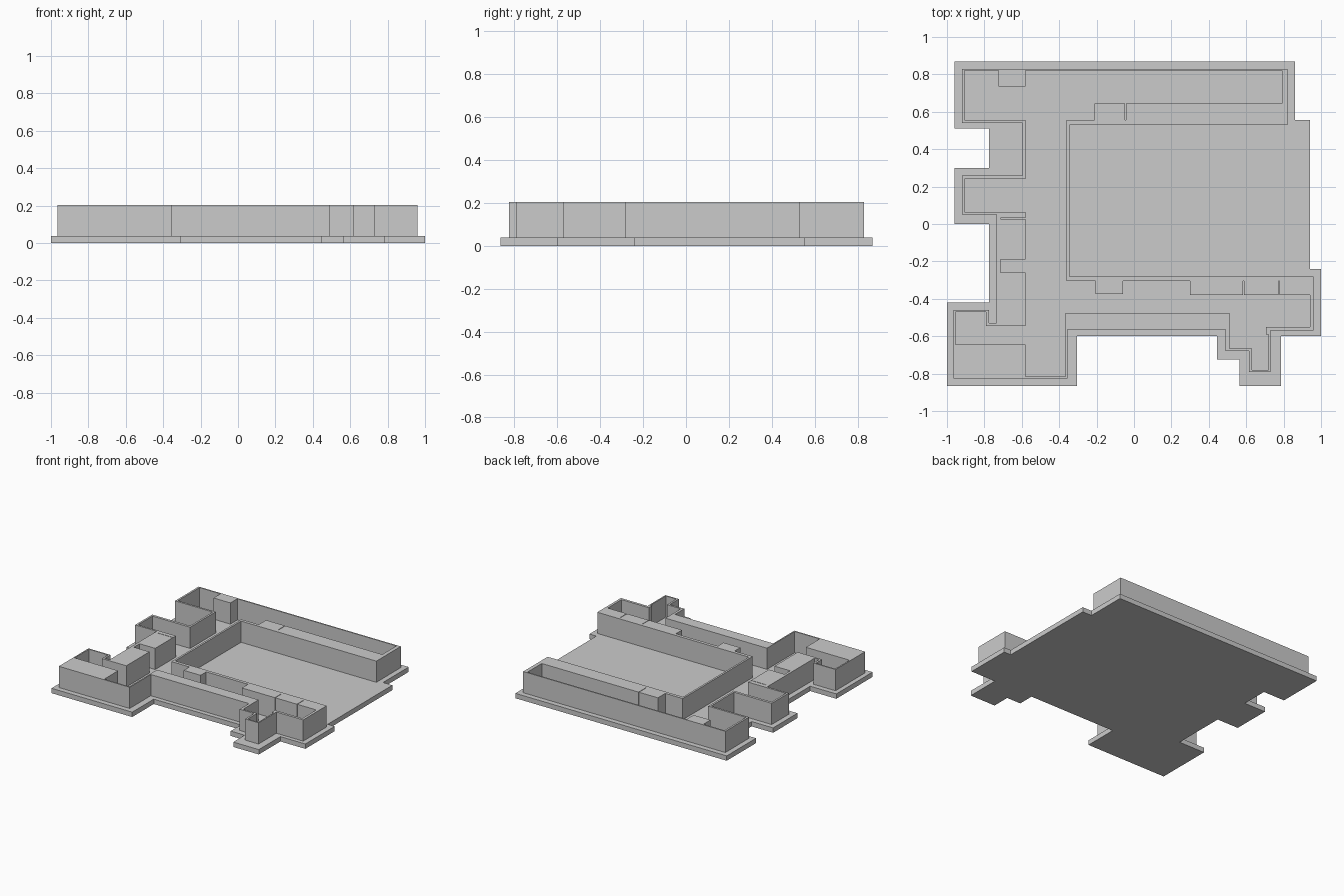
import bpy, bmesh

if "Cube" in bpy.data.objects:
    bpy.data.objects.remove(bpy.data.objects["Cube"])

BASE_TOP, WALL_TOP = 0.038, 0.203


def corners(v):
    """Right-angled outline from alternating x, y values."""
    n = len(v)
    return [(v[i], v[i + 1]) if i % 2 == 0 else (v[(i + 1) % n], v[i]) for i in range(n)]


def prism(name, outlines, z0, z1):
    """Extrude an outline (further outlines are holes) from z0 to z1."""
    bm = bmesh.new()
    edges = []
    for pts in outlines:
        vs = [bm.verts.new((x, y, z0)) for x, y in pts]
        edges += [bm.edges.new((vs[i - 1], vs[i])) for i in range(len(vs))]
    bmesh.ops.triangle_fill(bm, edges=edges, use_beauty=True, use_dissolve=False)
    ext = bmesh.ops.extrude_face_region(bm, geom=bm.faces[:], use_keep_orig=True)
    for v in ext["geom"]:
        if isinstance(v, bmesh.types.BMVert):
            v.co.z = z1
    bmesh.ops.recalc_face_normals(bm, faces=bm.faces[:])
    bmesh.ops.dissolve_limit(bm, angle_limit=0.01, verts=bm.verts[:], edges=bm.edges[:])
    mesh = bpy.data.meshes.new(name)
    bm.to_mesh(mesh)
    bm.free()
    obj = bpy.data.objects.new(name, mesh)
    bpy.context.collection.objects.link(obj)
    return obj


def block(name, x0, x1, y0, y1):
    prism(name, [[(x0, y0), (x1, y0), (x1, y1), (x0, y1)]], BASE_TOP, WALL_TOP)


# Stepped ground slab
slab = [-.96, .87, .86, .555, .94, -.24, 1, -.6, .785, -.865, .565, -.725,
        .445, -.6, -.305, -.865, -1, -.42, -.775, 0, -.96, .3, -.775, .51]
prism("ground_slab", [corners(slab)], 0, BASE_TOP)

# Continuous wall shell around the U-shaped building
outer = [-.92, .83, .82, .53, -.345, -.28, .96, -.57, .73, -.79, .615, -.68, .49, -.565,
         -.355, -.825, -.965, -.46, -.775, -.53, -.735, .05, -.92, .26, -.595, .54]
inner = [-.905, .82, .79, .555, -.36, -.305, .94, -.55, .705, -.59, .72, -.78, .63, -.665,
         .51, -.555, -.365, -.815, -.955, -.47, -.79, -.545, -.715, .065, -.905, .24, -.58, .555]
prism("building_walls", [corners(outer), corners(inner)], BASE_TOP, WALL_TOP)

# Solid room blocks against the walls, narrow gaps between neighbours
g = 0.002
for i, (a, b) in enumerate([(-.21, -.045 - g), (-.045 + g, .79)]):
    block(f"north_room_{i}", a, b, .555, .645)
for i, (a, b) in enumerate([(.3, .585 - g), (.585 + g, .775 - g), (.775 + g, .94)]):
    block(f"south_room_{i}", a, b, -.38, -.305)
for i, (a, b) in enumerate([(.03 + g, .065), (-.19, .03 - g), (-.545, -.26)]):
    block(f"west_room_{i}", -.715, -.58, a, b)
block("northwest_room", -.725, -.58, .735, .82)
block("southwest_room", -.955, -.58, -.815, -.645)
block("courtyard_room", -.205, -.06, -.375, -.305)
block("south_range", -.365, .51, -.555, -.475)
